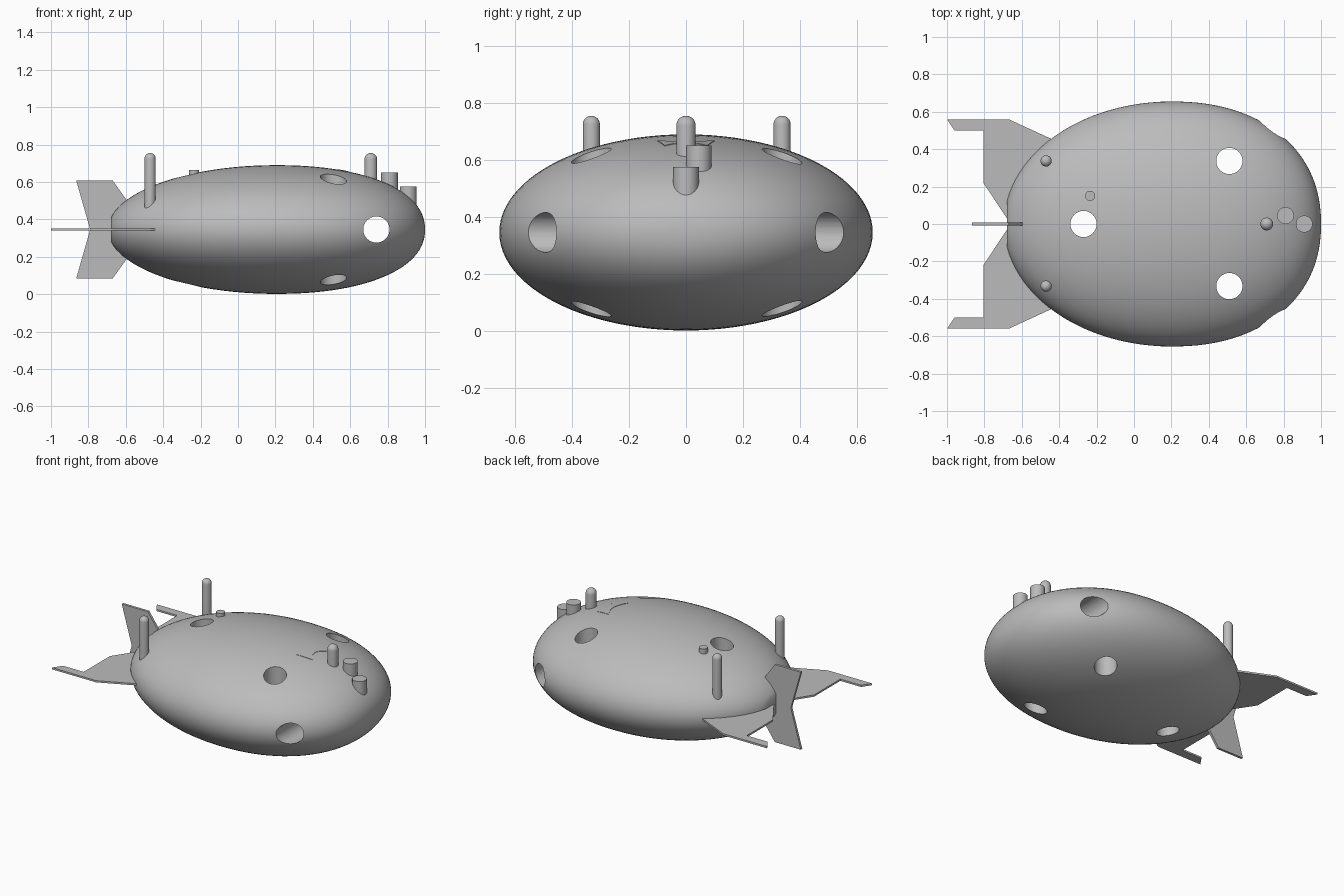
import bpy, bmesh, math
from mathutils import Matrix, Vector

if "Cube" in bpy.data.objects:
    bpy.data.objects.remove(bpy.data.objects["Cube"])

MID_X, MID_Z = 0.2, 0.346
HALF_W, HALF_H = 0.655, 0.344
NOSE, TAIL, TAIL_CUT = 0.8, 0.895, -0.68

grey = bpy.data.materials.new("plain grey")
grey.use_nodes = True
grey.diffuse_color = (0.5, 0.5, 0.5, 1)
grey.node_tree.nodes["Principled BSDF"].inputs["Base Color"].default_value = (0.5, 0.5, 0.5, 1)


def finish(bm, name, smooth=True):
    bmesh.ops.recalc_face_normals(bm, faces=bm.faces)
    mesh = bpy.data.meshes.new(name)
    bm.to_mesh(mesh)
    bm.free()
    mesh.materials.append(grey)
    obj = bpy.data.objects.new(name, mesh)
    bpy.context.collection.objects.link(obj)
    if smooth:
        smooth_edges(obj)
    return obj


def smooth_edges(obj):
    bpy.ops.object.select_all(action="DESELECT")
    obj.select_set(True)
    bpy.context.view_layer.objects.active = obj
    bpy.ops.object.shade_smooth_by_angle(angle=math.radians(35))


def swell(x):
    """Fraction of the full hull section at a station along the hull."""
    n, length = (2.2, NOSE) if x > MID_X else (2.0, TAIL)
    return max(0, 1 - (abs(x - MID_X) / length) ** n) ** (1 / n)


def hull_top(x, y):
    s = swell(x)
    return MID_Z + HALF_H * math.sqrt(max(0, s * s - (y / HALF_W) ** 2))


def lathe(profile, axis_matrix, steps=32):
    """Spin (radius, height) pairs about z, then place the result."""
    bm = bmesh.new()
    verts = [bm.verts.new((r, 0, h)) for r, h in profile]
    edges = [bm.edges.new(pair) for pair in zip(verts, verts[1:])]
    bmesh.ops.spin(bm, geom=verts + edges, cent=(0, 0, 0), axis=(0, 0, 1),
                   angle=math.tau, steps=steps)
    bmesh.ops.remove_doubles(bm, verts=bm.verts, dist=1e-5)
    bmesh.ops.transform(bm, matrix=axis_matrix, verts=bm.verts)
    return bm


def prism(outline, low, high, name, upright=False, smooth=False):
    """Extrude an outline along z, or along y when upright."""
    bm = bmesh.new()
    place = (lambda a, b, c: (a, c, b)) if upright else (lambda a, b, c: (a, b, c))
    face = bm.faces.new([bm.verts.new(place(a, b, low)) for a, b in outline])
    new = bmesh.ops.extrude_face_region(bm, geom=[face])["geom"]
    move = Vector(place(0, 0, high - low))
    bmesh.ops.translate(bm, vec=move, verts=[v for v in new if isinstance(v, bmesh.types.BMVert)])
    return finish(bm, name, smooth)


# Hull: elliptical body with a blunt nose and a cut-off tail
start = math.asin((TAIL_CUT - MID_X) / TAIL)
stations = [MID_X + TAIL * math.sin(start * (1 - i / 22)) for i in range(22)]
stations += [MID_X + NOSE * math.sin(math.pi / 2 * i / 28) for i in range(29)]
profile = [(0, TAIL_CUT)] + [(swell(x), x) for x in stations]
along_x = Matrix(((0, 0, 1, 0), (HALF_W, 0, 0, 0), (0, HALF_H, 0, MID_Z), (0, 0, 0, 1)))
hull = finish(lathe(profile, along_x, 96), "hull", False)

# Thruster tunnels: three vertical and one crosswise
bm = bmesh.new()
upright = [Matrix.Translation((x, y, MID_Z)) for x, y in ((0.51, 0.337), (0.51, -0.332), (-0.27, 0))]
cross = Matrix.Translation((0.74, 0, MID_Z)) @ Matrix.Rotation(math.pi / 2, 4, "X")
for matrix in upright + [cross]:
    bmesh.ops.create_cone(bm, cap_ends=True, segments=48, radius1=0.07, radius2=0.07,
                          depth=2, matrix=matrix)
cutter = finish(bm, "tunnel_cutter", False)
cutter.hide_render = True
cut = hull.modifiers.new("tunnels", "BOOLEAN")
cut.operation, cut.solver, cut.object = "DIFFERENCE", "EXACT", cutter
bpy.context.view_layer.objects.active = hull
bpy.ops.object.modifier_apply(modifier=cut.name)
bpy.data.objects.remove(cutter)
smooth_edges(hull)

# Tail fins: mirrored flat fins with trailing prongs, and one notched upright fin
for side, label in ((1, "left"), (-1, "right")):
    fin = [(-1, 0.56), (-0.67, 0.56), (-0.42, 0.445), (-0.42, 0), (-0.66, 0),
           (-0.805, 0.22), (-0.805, 0.5), (-0.96, 0.5)]
    prism([(x, side * y) for x, y in fin], MID_Z - 0.006, MID_Z + 0.006, label + "_fin")
half = [(-0.865, 0.262), (-0.67, 0.262), (-0.59, 0.15), (-0.55, 0.05)]
fin = [(x, MID_Z + z) for x, z in half] + [(x, MID_Z - z) for x, z in reversed(half)]
prism(fin + [(-0.79, MID_Z)], -0.008, 0.008, "upright_fin", upright=True)


# Round-topped masts
def mast(name, x, y, radius, bottom, top):
    dome = [(radius * math.cos(a), top - radius + radius * math.sin(a))
            for a in (math.pi / 2 * i / 8 for i in range(9))]
    finish(lathe([(0, bottom), (radius, bottom)] + dome, Matrix.Translation((x, y, 0))), name)


mast("rear_left_mast", -0.47, 0.337, 0.03, 0.44, 0.755)
mast("rear_right_mast", -0.47, -0.332, 0.03, 0.44, 0.755)
mast("front_mast", 0.71, 0, 0.034, 0.54, 0.755)


# Nose sensors and the small deck cap
def post(name, x, y, radius, bottom, top):
    rim = [(0, bottom), (radius, bottom), (radius, top), (0, top)]
    finish(lathe(rim, Matrix.Translation((x, y, 0))), name)


post("nose_sensor", 0.91, 0, 0.045, 0.44, 0.575)
post("deck_cap", -0.235, 0.15, 0.027, 0.6, 0.664)
ends = [(0.81 + 0.045 * math.cos(a), math.copysign(0.045, i < 16) + 0.045 * math.sin(a))
        for i, a in ((i, math.pi * (i if i < 16 else i - 1) / 15) for i in range(32))]
prism(ends, 0.55, 0.65, "wide_sensor", smooth=True)

# Curved deck plate following the hull
bm = bmesh.new()
rows, cols = 16, 4
grid = []
for i in range(rows + 1):
    t = 2 * i / rows - 1
    rear, front = 0.545 - 0.04 * t * t, 0.575 + 0.035 * t * t
    line = []
    for j in range(cols + 1):
        u = j / cols
        x, y = rear + (front - rear) * u, t * (0.1 - 0.025 * u)
        line.append(bm.verts.new((x, y, hull_top(x, y) + 0.002)))
    grid.append(line)
for a, b in zip(grid, grid[1:]):
    for j in range(cols):
        bm.faces.new((a[j], a[j + 1], b[j + 1], b[j]))
skin = bmesh.ops.extrude_face_region(bm, geom=bm.faces[:])["geom"]
bmesh.ops.translate(bm, vec=(0, 0, -0.008), verts=[v for v in skin if isinstance(v, bmesh.types.BMVert)])
finish(bm, "deck_plate")
